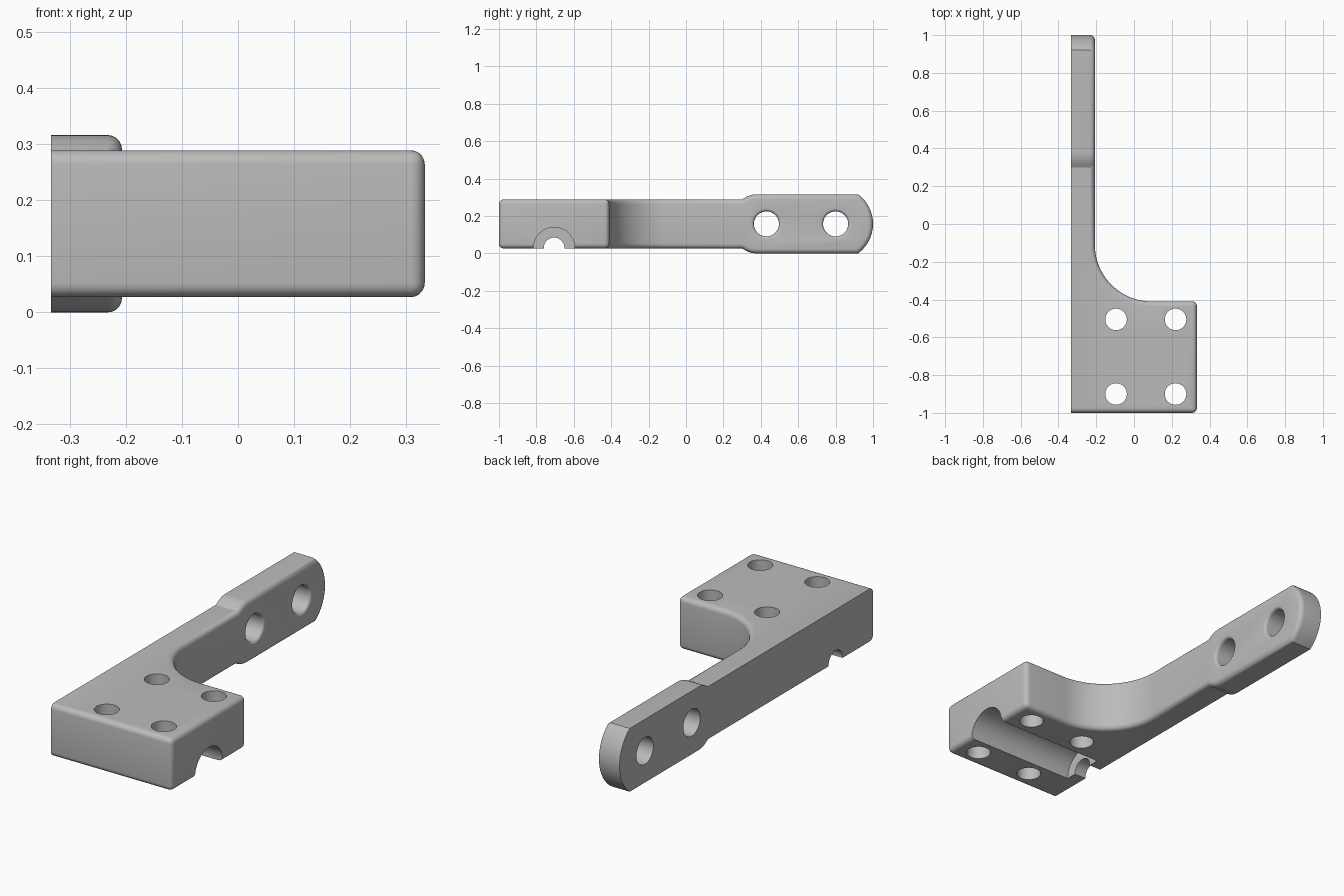
import bpy, bmesh
from math import sin, cos, pi, radians, asin
from mathutils import Vector

if "Cube" in bpy.data.objects:
    bpy.data.objects.remove(bpy.data.objects["Cube"])

SIDE, ARM, END = -0.333, -0.207, 0.333      # x of flat side, arm face, block end
BOT, TOP, MID = 0.03, 0.289, 0.158          # block heights and pad centre
BACK, ROUND = -0.41, 0.025

grey = bpy.data.materials.new("light grey")
grey.use_nodes = True
colour = (0.5, 0.5, 0.5, 1)
grey.diffuse_color = colour
grey.node_tree.nodes["Principled BSDF"].inputs["Base Color"].default_value = colour


def arc(cx, cy, r, a0, a1, n):
    angles = [radians(a0 + (a1 - a0) * i / n) for i in range(n + 1)]
    return [(cx + r * cos(a), cy + r * sin(a)) for a in angles]


def to_object(name, bm):
    bmesh.ops.recalc_face_normals(bm, faces=bm.faces)
    mesh = bpy.data.meshes.new(name)
    bm.to_mesh(mesh)
    bm.free()
    mesh.materials.append(grey)
    obj = bpy.data.objects.new(name, mesh)
    bpy.context.collection.objects.link(obj)
    return obj


def prism(name, points, place, depth):
    bm = bmesh.new()
    face = bm.faces.new([bm.verts.new(place(*p)) for p in points])
    out = bmesh.ops.extrude_face_region(bm, geom=[face])["geom"]
    verts = [v for v in out if isinstance(v, bmesh.types.BMVert)]
    bmesh.ops.translate(bm, verts=verts, vec=depth)
    return to_object(name, bm)


def lathe(name, centre, axis, profile, n=48):
    """Solid cutter turned around axis; profile holds (position, radius)."""
    axis = Vector(axis)
    u = axis.orthogonal().normalized()
    w = axis.cross(u)
    bm = bmesh.new()
    rings = [[bm.verts.new(Vector(centre) + axis * t
              + r * (u * cos(2 * pi * i / n) + w * sin(2 * pi * i / n)))
              for i in range(n)] for t, r in profile]
    for a, b in zip(rings, rings[1:]):
        for i in range(n):
            j = (i + 1) % n
            bm.faces.new((a[i], a[j], b[j], b[i]))
    bm.faces.new(rings[0])
    bm.faces.new(rings[-1])
    return to_object(name, bm)


def combine(target, tool, operation):
    mod = target.modifiers.new(tool.name, 'BOOLEAN')
    mod.operation, mod.object, mod.solver = operation, tool, 'EXACT'
    bpy.context.view_layer.update()
    graph = bpy.context.evaluated_depsgraph_get()
    mesh = bpy.data.meshes.new_from_object(target.evaluated_get(graph))
    target.modifiers.clear()
    target.data = mesh
    bpy.data.objects.remove(tool)


# Bracket plan: wide block, swept inner corner, long arm
R = 0.3
plan = [(SIDE, -1.2), (END, -1.2), (END, BACK)]
plan += arc(ARM + R, BACK + R, R, 270, 180, 24)
plan += [(ARM, 1.2), (SIDE, 1.2)]
bracket = prism("bracket", plan, lambda x, y: (x, y, -0.2), (0, 0, 0.8))

# Side outline: thin body, thicker pad, curved tip
tip_r = 0.196
spread = math_angle = math_spread = asin(MID / tip_r) * 180 / pi
swell = arc(0.378, 2 * MID - 0.12, 0.12, 128, 90, 6)
upper = [(-1, TOP), (0.3, TOP)] + swell[1:]
tip = arc(1 - tip_r, MID, tip_r, spread, -spread, 16)
lower = [(y, 2 * MID - z) for y, z in reversed(upper)]
outline = upper + tip + lower
side = prism("side_outline", outline, lambda y, z: (-0.6, y, z), (1.2, 0, 0))
combine(bracket, side, 'INTERSECT')

# Round every crisp edge except those on the flat side
bm = bmesh.new()
bm.from_mesh(bracket.data)
bmesh.ops.remove_doubles(bm, verts=bm.verts, dist=0.0005)
crisp = [e for e in bm.edges if len(e.link_faces) == 2
         and e.calc_face_angle() > radians(60)
         and max(v.co.x for v in e.verts) > SIDE + 0.01]
bmesh.ops.bevel(bm, geom=crisp, offset=ROUND, segments=5, profile=0.5,
                affect='EDGES', clamp_overlap=False)
bm.to_mesh(bracket.data)
bm.free()

# Four vertical screw holes in the block
for x in (-0.095, 0.22):
    for y in (-0.505, -0.9):
        hole = lathe("screw_hole", (x, y, 0), (0, 0, 1), [(-0.2, 0.057), (0.6, 0.057)])
        combine(bracket, hole, 'DIFFERENCE')

# Two cross holes in the pad, flared on the inner face
flare = [(ARM - 0.015 + d, r) for d, r in arc(0, 0.082, 0.015, 270, 360, 5)]
for y in (0.43, 0.8):
    hole = lathe("pad_hole", (0, y, MID), (1, 0, 0),
                 [(-0.6, 0.067)] + flare + [(0.1, 0.082)])
    combine(bracket, hole, 'DIFFERENCE')

# Half-round channel underneath, with a narrow exit through the end lip
for name, start, r in (("channel", SIDE + 0.065, 0.11), ("channel_exit", -0.6, 0.055)):
    groove = lathe(name, (0, -0.705, BOT), (1, 0, 0), [(start, r), (0.6, r)])
    combine(bracket, groove, 'DIFFERENCE')

bpy.ops.object.select_all(action='DESELECT')
bracket.select_set(True)
bpy.context.view_layer.objects.active = bracket
bpy.ops.object.shade_smooth_by_angle(angle=radians(28))
